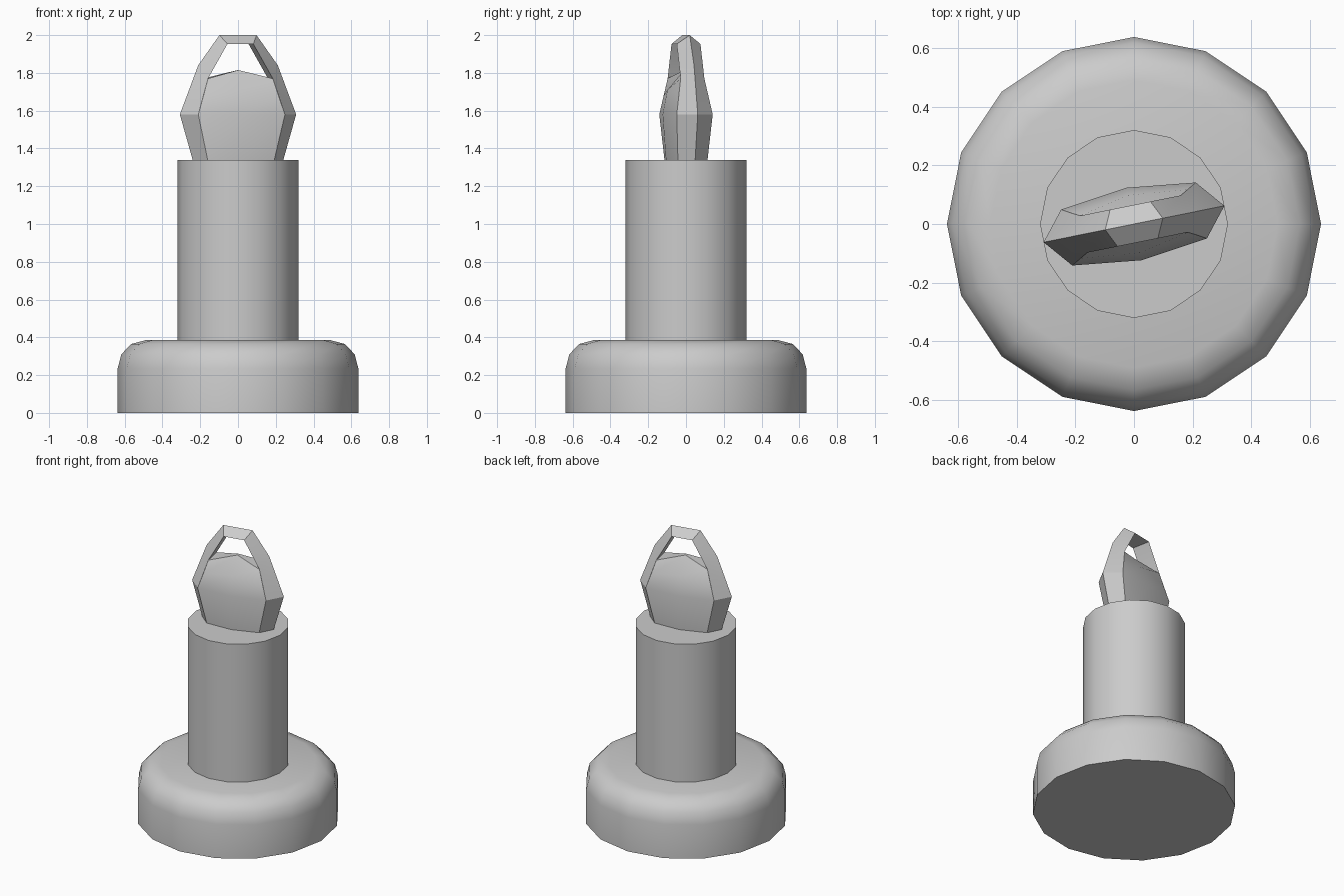
import bpy, math

if "Cube" in bpy.data.objects:
    bpy.data.objects.remove(bpy.data.objects["Cube"])

SIDES = 16


def make(name, verts, faces, angle=30):
    mesh = bpy.data.meshes.new(name)
    mesh.from_pydata(verts, [], faces)
    obj = bpy.data.objects.new(name, mesh)
    bpy.context.collection.objects.link(obj)
    bpy.ops.object.select_all(action='DESELECT')
    obj.select_set(True)
    bpy.context.view_layer.objects.active = obj
    bpy.ops.object.mode_set(mode='EDIT')
    bpy.ops.mesh.select_all(action='SELECT')
    bpy.ops.mesh.normals_make_consistent(inside=False)
    bpy.ops.object.mode_set(mode='OBJECT')
    bpy.ops.object.shade_smooth_by_angle(angle=math.radians(angle))
    return obj


def revolve(name, profile):
    verts = [(r * math.cos(2 * math.pi * i / SIDES), r * math.sin(2 * math.pi * i / SIDES), z)
             for r, z in profile for i in range(SIDES)]
    faces = [(k * SIDES + i, k * SIDES + (i + 1) % SIDES,
              (k + 1) * SIDES + (i + 1) % SIDES, (k + 1) * SIDES + i)
             for k in range(len(profile) - 1) for i in range(SIDES)]
    faces.append(tuple(range(SIDES)))
    faces.append(tuple(range((len(profile) - 1) * SIDES, len(profile) * SIDES)))
    return make(name, verts, faces, 35)


# Rounded base and plain column
revolve("base", [(0.637, 0), (0.637, 0.235), (0.618, 0.31), (0.565, 0.365), (0.49, 0.385)])
revolve("column", [(0.32, 0.385), (0.32, 1.34)])

# Arched band: (ridge x, ridge z, inner x, inner z, half depth), mirrored across x
half = [(0.245, 1.34, 0.18, 1.34, 0.08), (0.314, 1.58, 0.234, 1.58, 0.097),
        (0.215, 1.84, 0.175, 1.77, 0.064), (0.10, 2.0, 0.07, 1.953, 0.064)]
stations = [(1, s) for s in half] + [(-1, s) for s in reversed(half)]
verts = []
for side, (ax, az, bx, bz, d) in stations:
    verts += [(side * ax, 0, az), (side * bx, -d, bz), (side * bx, d, bz)]
n = len(stations)
faces = [(3 * k + i, 3 * k + (i + 1) % 3, 3 * k + 3 + (i + 1) % 3, 3 * k + 3 + i)
         for k in range(n - 1) for i in range(3)]
faces += [(0, 1, 2), (3 * n - 3, 3 * n - 2, 3 * n - 1)]
band = make("arched_band", verts, faces, 20)

# Bulging core inside the band: (edge x, edge depth, edge z, centre depth, centre z)
rows = [(0.18, 0.08, 1.34, 0.108, 1.34), (0.234, 0.097, 1.58, 0.126, 1.58),
        (0.202, 0.079, 1.68, 0.100, 1.71), (0.175, 0.064, 1.77, 0.01, 1.815)]
verts = []
for ex, ed, ez, cd, cz in rows:
    verts += [(-ex, -ed, ez), (0, -cd, cz), (ex, -ed, ez),
              (ex, ed, ez), (0, cd, cz), (-ex, ed, ez)]
faces = [(6 * k + i, 6 * k + (i + 1) % 6, 6 * k + 6 + (i + 1) % 6, 6 * k + 6 + i)
         for k in range(len(rows) - 1) for i in range(6)]
t = 6 * (len(rows) - 1)
faces += [tuple(range(6)), (t, t + 1, t + 4, t + 5), (t + 1, t + 2, t + 3, t + 4)]
core = make("bulging_core", verts, faces, 45)

# Turn the finial slightly about the vertical axis
for obj in (band, core):
    obj.rotation_euler.z = math.radians(11.4)
